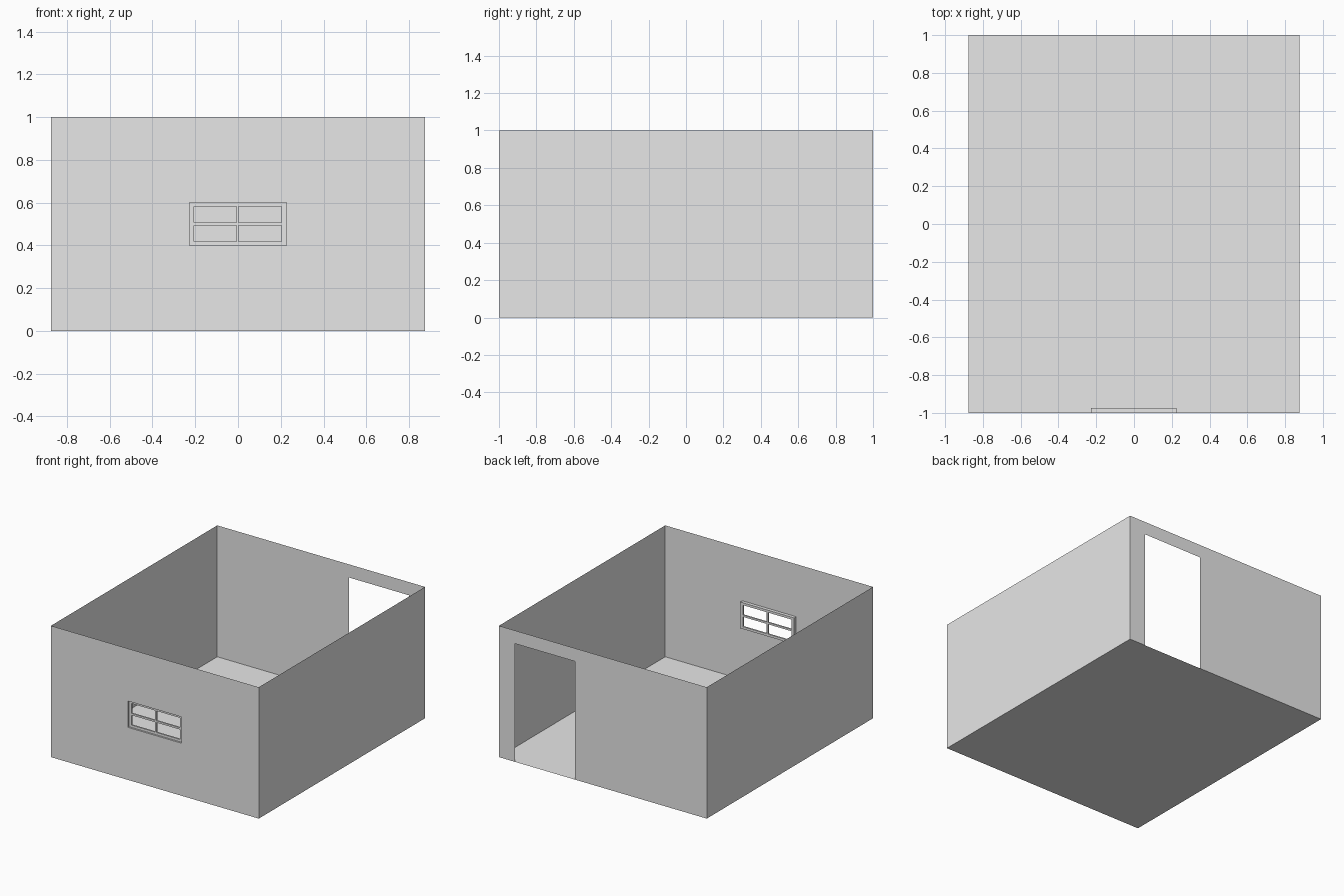
import bpy
import bmesh

cube = bpy.data.objects.get("Cube")
if cube:
    bpy.data.objects.remove(cube, do_unlink=True)

W, D, H = 0.875, 1.0, 1.0          # half width, half depth, wall height
WIN = (-0.228, 0.226, 0.4, 0.6)    # window opening: x0, x1, z0, z1
DOOR = (0.236, 0.74, 0.0, 0.9)     # doorway: x0, x1, z0, z1
SILL = 0.025                       # depth of the window box
BARS = 0.012                       # depth of the window bars

grey = bpy.data.materials.new("plain grey")
grey.use_nodes = True
colour = (0.8, 0.8, 0.8, 1)
grey.diffuse_color = colour
grey.node_tree.nodes["Principled BSDF"].inputs["Base Color"].default_value = colour


def finish(name, bm):
    bmesh.ops.remove_doubles(bm, verts=bm.verts, dist=1e-5)
    mesh = bpy.data.meshes.new(name)
    bm.to_mesh(mesh)
    bm.free()
    mesh.materials.append(grey)
    obj = bpy.data.objects.new(name, mesh)
    bpy.context.collection.objects.link(obj)
    return obj


def quad(name, corners):
    bm = bmesh.new()
    bm.faces.new([bm.verts.new(c) for c in corners])
    return finish(name, bm)


def pierced_sheet(name, xs, zs, holes, y, back=False):
    """Upright sheet on a grid of x and z lines, leaving out the hole cells."""
    bm = bmesh.new()
    for i, (x0, x1) in enumerate(zip(xs, xs[1:])):
        for k, (z0, z1) in enumerate(zip(zs, zs[1:])):
            if (i, k) in holes:
                continue
            ring = [(x0, y, z0), (x1, y, z0), (x1, y, z1), (x0, y, z1)]
            if back:
                ring.reverse()
            bm.faces.new([bm.verts.new(c) for c in ring])
    return finish(name, bm)


# Floor and the two plain side walls
quad("floor", [(-W, -D, 0), (W, -D, 0), (W, D, 0), (-W, D, 0)])
quad("left_wall", [(W, -D, 0), (W, D, 0), (W, D, H), (W, -D, H)])
quad("right_wall", [(-W, D, 0), (-W, -D, 0), (-W, -D, H), (-W, D, H)])

# Front wall with the window opening, back wall with the doorway
x0, x1, z0, z1 = WIN
pierced_sheet("front_wall", [-W, x0, x1, W], [0, z0, z1, H], {(1, 1)}, -D)
pierced_sheet("back_wall", [-W, DOOR[0], DOOR[1], W], [0, DOOR[3], H], {(1, 0)}, D, True)

# Thin box lining the window opening
bm = bmesh.new()
ring = [(x0, z0), (x1, z0), (x1, z1), (x0, z1)]
for (ax, az), (bx, bz) in zip(ring, ring[1:] + ring[:1]):
    bm.faces.new([bm.verts.new(c) for c in (
        (ax, -D, az), (bx, -D, bz), (bx, -D + SILL, bz), (ax, -D + SILL, az))])
finish("window_lining", bm)

# Window frame with four open panes
frame = pierced_sheet(
    "window_frame",
    [x0, -0.206, -0.008, 0.003, 0.203, x1],
    [z0, 0.418, 0.493, 0.507, 0.582, z1],
    {(1, 1), (3, 1), (1, 3), (3, 3)}, -D + SILL - BARS)
solid = frame.modifiers.new("thickness", 'SOLIDIFY')
solid.thickness = BARS
solid.offset = -1
